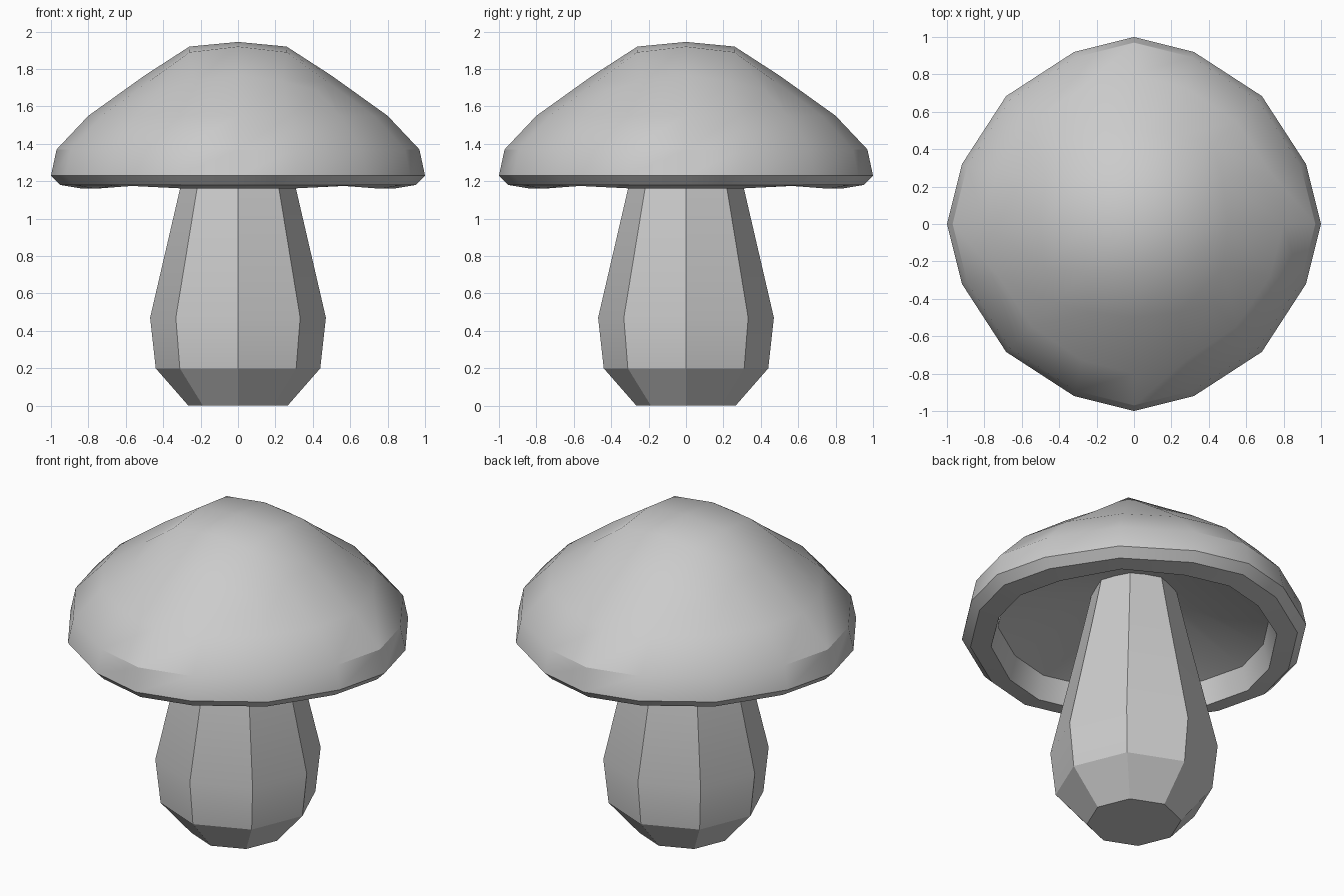
import bpy, bmesh, math

if "Cube" in bpy.data.objects:
    bpy.data.objects.remove(bpy.data.objects["Cube"])


def finish(bm, name):
    bmesh.ops.recalc_face_normals(bm, faces=bm.faces)
    mesh = bpy.data.meshes.new(name)
    bm.to_mesh(mesh)
    bm.free()
    ob = bpy.data.objects.new(name, mesh)
    bpy.context.collection.objects.link(ob)
    bpy.ops.object.select_all(action='DESELECT')
    ob.select_set(True)
    bpy.context.view_layer.objects.active = ob
    bpy.ops.object.shade_smooth_by_angle(angle=math.radians(30))
    return ob


# Stem: eight-sided bulbous column running up into the cap
bm = bmesh.new()
rings = []
for r, z in [(0.265, 0.0), (0.44, 0.2), (0.47, 0.47), (0.31, 1.16), (0.23, 1.52)]:
    rings.append([bm.verts.new((r * math.cos(k * math.pi / 4), r * math.sin(k * math.pi / 4), z))
                  for k in range(8)])
for a, b in zip(rings, rings[1:]):
    for k in range(8):
        bm.faces.new((a[k], a[(k + 1) % 8], b[(k + 1) % 8], b[k]))
bm.faces.new(rings[0])
bm.faces.new(rings[-1])
finish(bm, "stem")

# Cap crown: a 4 x 4 grid rounded into rings of 8 and 16 corners
bm = bmesh.new()
bmesh.ops.create_grid(bm, x_segments=4, y_segments=4, size=2)
kind = bm.verts.layers.int.new("kind")   # 0 on axis, 1 between, 2 on diagonal
side = {0: 0.0, 1: 26.6, 2: 45.0}
crown = {1: {0: (0.26, 1.92), 2: (0.365, 1.89)},
         2: {0: (0.50, 1.765), 1: (0.53, 1.735), 2: (0.60, 1.685)}}
bm.verts.ensure_lookup_table()
for v in bm.verts:
    i, j = round(v.co.x), round(v.co.y)
    ring = max(abs(i), abs(j))
    if ring == 0:
        v.co = (0, 0, 1.945)
        continue
    low = min(abs(i), abs(j))
    v[kind] = 2 if low == ring else low
    r, z = crown[ring][v[kind]]
    a = math.atan2(j, i)
    v.co = (r * math.cos(a), r * math.sin(a), z)

# Cap dome, rim and hollow underside: radius, height, angle of in-between corners
profile = [(0.80, 1.55, 21), (0.97, 1.37, 19.2), (1.0, 1.23, 19.2), (0.95, 1.18, 19.2),
           (0.83, 1.16, 19.2), (0.79, 1.30, 20), (0.20, 1.49, 22.5)]
scale = {0: 1.0, 1: 0.974, 2: 0.967}
edges = [e for e in bm.edges if e.is_boundary]
previous = side[1]
for r, z, mid in profile:
    geom = bmesh.ops.extrude_edge_only(bm, edges=edges)["geom"]
    edges = [g for g in geom if isinstance(g, bmesh.types.BMEdge)]
    for v in (g for g in geom if isinstance(g, bmesh.types.BMVert)):
        a = math.degrees(math.atan2(v.co.y, v.co.x))
        quarter = round(a / 90) * 90
        off = a - quarter
        if abs(off) < 5:
            k, a = 0, quarter
        elif abs(off) < 35:
            k, a = 1, quarter + math.copysign(mid, off)
        else:
            k = 2
        a = math.radians(a)
        rr = r * scale[k]
        lift = 0.015 if (r == 0.83 and k == 2) else 0
        v.co = (rr * math.cos(a), rr * math.sin(a), z + lift)
bmesh.ops.contextual_create(bm, geom=edges)
finish(bm, "cap")
